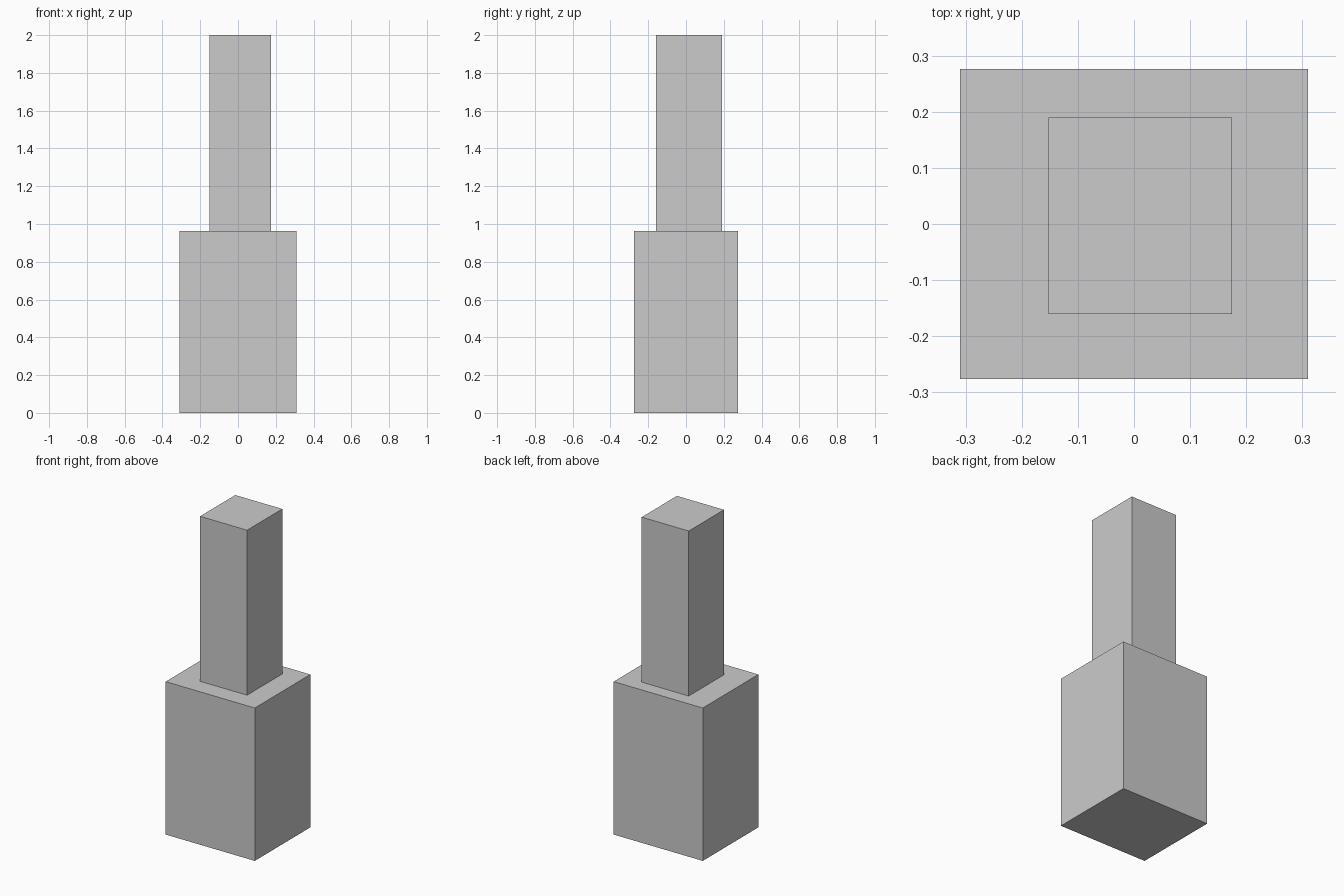
import bpy

if "Cube" in bpy.data.objects:
    bpy.data.objects.remove(bpy.data.objects["Cube"])


def box(name, lo, hi):
    """Axis-aligned box between two opposite corners."""
    centre = [(a + b) / 2 for a, b in zip(lo, hi)]
    bpy.ops.mesh.primitive_cube_add(size=1, location=centre)
    obj = bpy.context.object
    obj.name = name
    obj.scale = [b - a for a, b in zip(lo, hi)]
    bpy.ops.object.transform_apply(location=False, rotation=False, scale=True)
    return obj


BASE_TOP = 0.962

# Wide lower block
box("base_block", (-0.31, -0.276, 0), (0.31, 0.276, BASE_TOP))

# Slim upper column, slightly off centre
box("upper_column", (-0.152, -0.16, BASE_TOP), (0.175, 0.19, 2.0))
